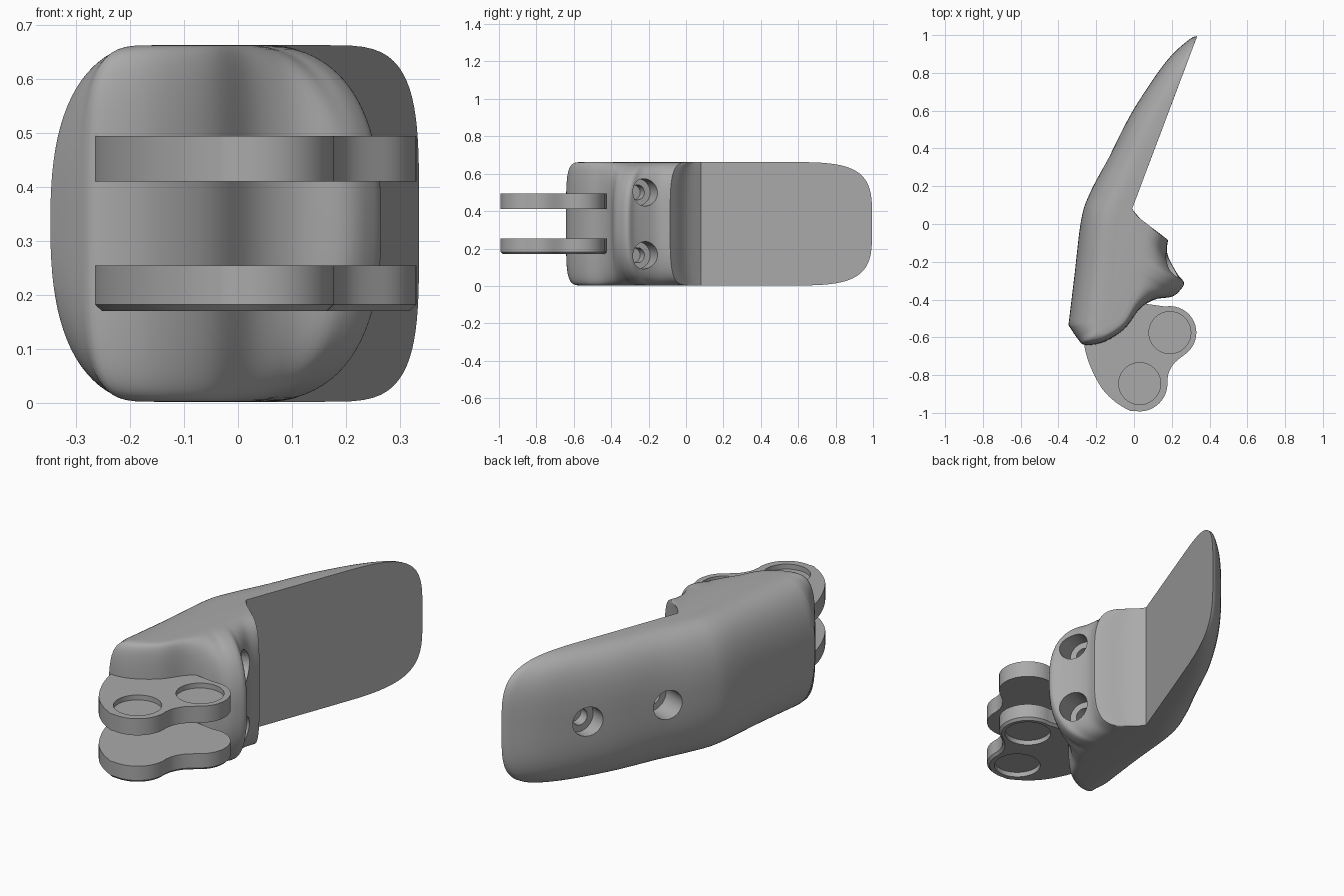
import bpy, bmesh, math
from mathutils import Vector

cube = bpy.data.objects.get("Cube")
if cube:
    bpy.data.objects.remove(cube)

MID, HALF = 0.332, 0.33

grey = bpy.data.materials.new("matte_grey")
grey.use_nodes = True
colour = (0.4, 0.4, 0.4, 1)
grey.diffuse_color = colour
grey.node_tree.nodes["Principled BSDF"].inputs["Base Color"].default_value = colour


def make_object(name, bm):
    bmesh.ops.recalc_face_normals(bm, faces=bm.faces)
    mesh = bpy.data.meshes.new(name)
    bm.to_mesh(mesh)
    bm.free()
    mesh.materials.append(grey)
    obj = bpy.data.objects.new(name, mesh)
    bpy.context.collection.objects.link(obj)
    return obj


def spline(points, steps):
    """Smooth curve through points of any dimension, ends included once."""
    out = []
    for i in range(len(points) - 1):
        b, c = points[i], points[i + 1]
        a = points[max(i - 1, 0)]
        d = points[min(i + 2, len(points) - 1)]
        for k in range(steps):
            t = k / steps
            out.append([q + 0.5 * t * (r - p + t * (2 * p - 5 * q + 4 * r - s
                        + t * (3 * (q - r) + s - p))) for p, q, r, s in zip(a, b, c, d)])
    return out


def cylinder(name, centre, axis, radius, start, end):
    """Cutter along an axis, between two distances from the centre."""
    axis = Vector(axis).normalized()
    bm = bmesh.new()
    bmesh.ops.create_cone(bm, cap_ends=True, segments=40, radius1=radius,
                          radius2=radius, depth=end - start)
    bm.transform(axis.to_track_quat('Z', 'Y').to_matrix().to_4x4())
    bmesh.ops.translate(bm, verts=bm.verts,
                        vec=Vector(centre) + axis * (start + end) / 2)
    obj = make_object(name, bm)
    obj.hide_render = True
    return obj


def cut(target, cutter):
    mod = target.modifiers.new("cut", 'BOOLEAN')
    mod.operation, mod.solver, mod.object = 'DIFFERENCE', 'EXACT', cutter
    bpy.context.view_layer.objects.active = target
    bpy.ops.object.modifier_apply(modifier=mod.name)
    bpy.data.objects.remove(cutter)


def finish(obj, angle):
    bpy.ops.object.select_all(action='DESELECT')
    obj.select_set(True)
    bpy.context.view_layer.objects.active = obj
    bpy.ops.object.shade_smooth_by_angle(angle=math.radians(angle))


# Body plan: x, y at mid height, x, y at the top, roundness of the edge
tip = (.335, .995, .148, .5, 4)
ridge = (.18, -.085, .02, .03, 4)
heel = (-.01, .08, -.01, .08, 4)
back = [tip, (.29, .975, .14, .495, 4), (.17, .86, .12, .46, 3.5),
        (0, .61, .08, .39, 3), (-.13, .36, .02, .26, 2.7),
        (-.235, .16, -.05, .13, 2.5), (-.28, .02, -.1, 0, 2.5),
        (-.315, -.27, -.12, -.27, 2.5), (-.347, -.535, -.15, -.51, 2.5)]
front = [back[-1], (-.3, -.605, -.14, -.525, 3.5), (-.26, -.64, -.13, -.53, 5),
         (-.16, -.625, -.11, -.525, 5), (-.05, -.555, -.05, -.47, 5),
         (.03, -.45, -.02, -.37, 5), (.11, -.4, 0, -.32, 3.5),
         (.2, -.385, .01, -.27, 2.5), (.245, -.35, .02, -.24, 2.5),
         (.265, -.31, .03, -.2, 2.5), (.23, -.265, .03, -.15, 2.5),
         (.177, -.16, .03, -.06, 3), ridge]
hollow = [ridge, (.135, -.05, .01, .045, 4), (.055, .005, 0, .06, 4), heel]
plan = spline(back, 6) + spline(front, 5) + spline(hollow, 5) + [heel]

# Body: the plan lofted through height, drawn in towards top and bottom
bm = bmesh.new()
rings = []
LAYERS = 22
for j in range(-LAYERS, LAYERS + 1):
    h = math.sin(j / LAYERS * math.pi / 2)
    ring = []
    for x, y, tx, ty, n in plan:
        f = 1 - max(0, 1 - abs(h) ** n) ** (1 / n)
        ring.append(bm.verts.new((x + (tx - x) * f, y + (ty - y) * f, MID + HALF * h)))
    rings.append(ring)
for low, high in zip(rings, rings[1:]):
    for i in range(len(plan)):
        k = (i + 1) % len(plan)
        bm.faces.new((low[i], low[k], high[k], high[i]))
bm.faces.new(rings[0][::-1])
bm.faces.new(rings[-1])
bmesh.ops.remove_doubles(bm, verts=bm.verts, dist=0.0002)
body = make_object("grip_body", bm)

# Stepped screw holes: centre, outward axis, depth of wide bore, full depth
holes = [((.06, .7, MID), (-.94, .34, 0), .06, .11),
         ((-.13, .34, MID), (-.94, .34, 0), .11, .16)]
holes += [((.185, -.225, MID + s * .168), (.92, .38, 0), .09, .15) for s in (-1, 1)]
for centre, axis, bore, depth in holes:
    cut(body, cylinder("bore_cutter", centre, axis, .073, -bore, .15))
    cut(body, cylinder("screw_cutter", centre, axis, .04, -depth, 0))
finish(body, 32)


# Twin prongs, each a two-lobed plate with shallow round pockets outside
def arc(cx, cy, r, a0, a1, count):
    return [(cx + r * math.cos(math.radians(a0 + (a1 - a0) * i / count)),
             cy + r * math.sin(math.radians(a0 + (a1 - a0) * i / count)))
            for i in range(count + 1)]


lobes = [(.19, -.575), (.03, -.845)]
left_edge = spline([(-.02, -.99), (-.095, -.945), (-.17, -.87), (-.235, -.745),
                    (-.265, -.63), (-.25, -.58)], 4)
waist = spline([(.27, -.69), (.215, -.735), (.185, -.785), (.175, -.84)], 4)
outline = (arc(*lobes[0], .14, 100, -50, 20) + waist
           + arc(*lobes[1], .147, 0, -100, 16) + left_edge
           + [(-.2, -.5), (-.05, -.42), (.08, -.425)])

for name, side in (("lower_prong", -1), ("upper_prong", 1)):
    inner, outer = MID + side * .078, MID + side * .162
    bm = bmesh.new()
    face = bm.faces.new([bm.verts.new((x, y, inner)) for x, y in outline])
    up = bmesh.ops.extrude_face_region(bm, geom=[face])["geom"]
    bmesh.ops.translate(bm, vec=(0, 0, outer - inner),
                        verts=[v for v in up if isinstance(v, bmesh.types.BMVert)])
    # Bevelled lower rim
    if side < 0:
        rim = [e for e in bm.edges if all(abs(v.co.z - outer) < 1e-4 for v in e.verts)]
        bmesh.ops.bevel(bm, geom=rim, offset=.012, segments=1, affect='EDGES')
    prong = make_object(name, bm)
    for x, y in lobes:
        cut(prong, cylinder("pocket_cutter", (x, y, outer), (0, 0, side), .111, -.025, .05))
    finish(prong, 30)
